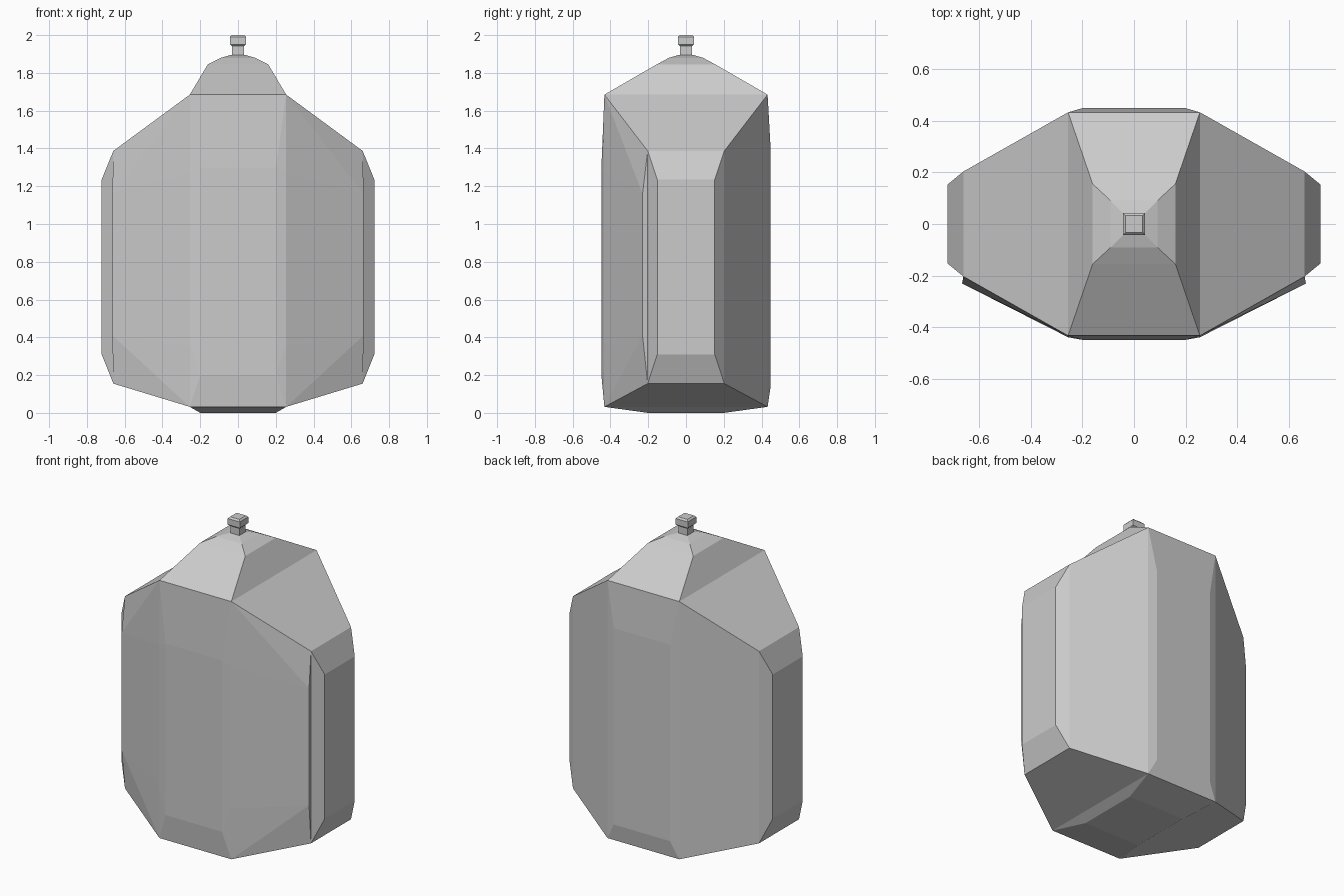
import bpy
import bmesh

cube = bpy.data.objects.get("Cube")
if cube:
    bpy.data.objects.remove(cube, do_unlink=True)

GREY = (0.6, 0.6, 0.6, 1)
mat = bpy.data.materials.new("light grey")
mat.use_nodes = True
mat.diffuse_color = GREY
mat.node_tree.nodes["Principled BSDF"].inputs["Base Color"].default_value = GREY


def finish(name, bm):
    bmesh.ops.recalc_face_normals(bm, faces=bm.faces)
    mesh = bpy.data.meshes.new(name)
    bm.to_mesh(mesh)
    bm.free()
    mesh.materials.append(mat)
    obj = bpy.data.objects.new(name, mesh)
    bpy.context.collection.objects.link(obj)
    return obj


def hull(name, points):
    """Convex solid around points mirrored across x."""
    bm = bmesh.new()
    for x, y, z in points:
        for side in (1, -1):
            bm.verts.new((side * x, y, z))
    result = bmesh.ops.convex_hull(bm, input=bm.verts)
    loose = [v for v in bm.verts if not v.link_faces]
    bmesh.ops.delete(bm, geom=loose, context='VERTS')
    return finish(name, bm)


def loft(name, sections):
    """Stack of rectangles (half x, half y, z), capped at both ends."""
    bm = bmesh.new()
    rings = [[bm.verts.new((sx * hx, sy * hy, z))
              for sx, sy in ((1, 1), (-1, 1), (-1, -1), (1, -1))]
             for hx, hy, z in sections]
    for a, b in zip(rings, rings[1:]):
        for i in range(4):
            j = (i + 1) % 4
            bm.faces.new((a[i], a[j], b[j], b[i]))
    bm.faces.new(rings[0])
    bm.faces.new(rings[-1])
    return finish(name, bm)


# Faceted flask body: broad ridge, side corner and narrow side facet
corners = [(0.255, 0.432, 1.685), (0.66, 0.203, 1.387), (0.722, 0.152, 1.235),
           (0.722, 0.152, 0.31), (0.66, 0.203, 0.155), (0.255, 0.432, 0.032)]
body = [(x, s * y, z) for x, y, z in corners for s in (1, -1)]
body += [(0.2, 0.448, z) for z in (1.4, 0.14)]
hull("flask_body", body)

# Slightly bulging panel on the front, standing proud at its side edges
panel = [(x, -y, z) for x, y, z in corners if x < 0.7]
panel += [(0.2, -0.448, z) for z in (1.3, 0.2)]
panel += [(0.255, -0.438, z) for z in (1.27, 0.36)]
panel += [(0.665, -0.23, z) for z in (1.16, 0.41)]
hull("front_panel", panel)

# Tapered shoulder and foot
loft("shoulder", [(0.255, 0.432, 1.685), (0.16, 0.155, 1.845),
                  (0.09, 0.09, 1.88), (0.035, 0.035, 1.896)])
loft("foot", [(0.255, 0.432, 0.032), (0.2, 0.2, 0)])

# Neck and square stopper with chamfered rims
loft("neck", [(0.032, 0.032, 1.885), (0.032, 0.032, 1.95)])
loft("stopper", [(0.035, 0.035, 1.943), (0.043, 0.043, 1.951),
                 (0.043, 0.043, 1.99), (0.033, 0.033, 2.0)])
